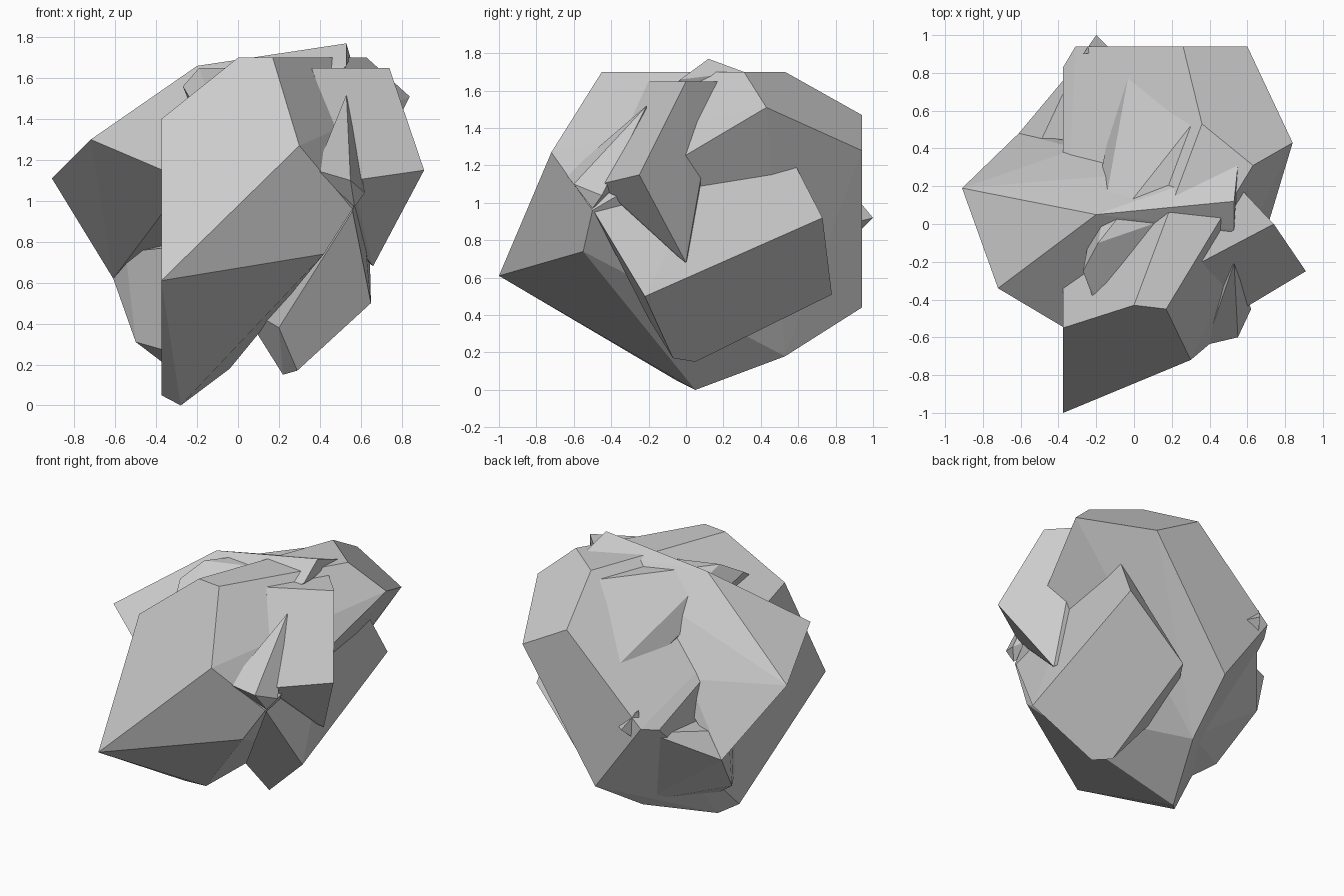
import bpy, bmesh


def stone(name, corners):
    """Flat-faced convex chunk of rock spanned by its corner points."""
    bm = bmesh.new()
    for c in corners:
        bm.verts.new(c)
    res = bmesh.ops.convex_hull(bm, input=bm.verts)
    junk = [v for v in bm.verts if not v.link_faces]
    bmesh.ops.delete(bm, geom=junk, context='VERTS')
    bmesh.ops.dissolve_limit(bm, angle_limit=0.035, verts=bm.verts, edges=bm.edges)
    bmesh.ops.recalc_face_normals(bm, faces=bm.faces)
    mesh = bpy.data.meshes.new(name)
    bm.to_mesh(mesh)
    bm.free()
    ob = bpy.data.objects.new(name, mesh)
    bpy.context.collection.objects.link(ob)
    return ob


# Main boulder, sheared flat at the left and the back
stone("main_boulder", [
    (-.375, -1, .61), (-.375, -.55, 1.40), (0, -.43, 1.70), (.17, -.45, 1.70),
    (.30, -.72, 1.27), (.56, -.50, .96), (.42, -.55, .74),
    (.36, .53, 1.70), (.63, .31, 1.70), (.84, .43, 1.51),
    (.60, .94, 1.28), (.26, .94, 1.47), (-.31, .94, .93), (-.375, .83, .90),
    (.04, .94, .44), (-.04, .53, .18), (-.28, .05, 0), (-.375, -.05, .05)])

# Left wedge whose ridge runs over the top
stone("left_wedge", [
    (-.91, .19, 1.11), (-.72, -.34, 1.30), (-.20, .05, 1.66), (.53, .12, 1.77),
    (.55, .31, 1.70), (.53, -.03, 1.66), (-.61, .48, .62), (-.30, .40, 1.07),
    (-.25, -.62, 1.10), (-.20, .10, .80), (.40, .15, 1.40)])

# Lower left chunk
stone("lower_left_chunk", [
    (-.61, .48, .62), (-.50, .21, .31), (-.30, .85, .87), (-.04, .53, .20),
    (-.25, .08, .12), (-.36, -.02, .27), (-.36, -.02, .77), (-.55, .32, .75)])

# Right shoulder with a level top
stone("right_shoulder", [
    (.36, -.20, 1.65), (.74, 0, 1.65), (.58, .17, 1.65), (.20, .10, 1.65),
    (.91, -.25, 1.15), (.56, -.46, 1.10), (.66, 0, .68), (.45, -.35, .95),
    (.30, .10, 1.0)])

# Lower right chunk with a long sloping ridge
stone("lower_right_chunk", [
    (.56, -.49, .95), (.65, -.22, .50), (.64, .73, .92), (.25, .78, .51),
    (.29, -.07, .17), (.22, .05, .15), (.60, .58, 1.21), (.594, .09, 1.10),
    (.20, -.20, .38), (0, .40, .50)])

# Thin slab breaking through the top
stone("top_slab", [
    (-.19, -.10, 1.65), (-.27, -.25, 1.56), (-.13, -.62, 1.33), (-.08, -.62, 1.34),
    (.10, .0, 1.65), (.22, .16, 1.65), (.30, .52, 1.65), (-.02, .84, 1.22),
    (-.15, .40, 1.27), (.1, .2, 1.2)])

# Sharp splinters
stone("right_splinter", [
    (.53, -.21, 1.52), (.55, -.60, 1.10), (.38, -.64, 1.15), (.57, -.50, .97),
    (.62, -.45, 1.04), (.42, -.25, 1.15)])
stone("back_splinter", [
    (-.20, 1.0, .92), (-.27, .90, 1.04), (-.12, .92, .90), (-.26, .90, .82)])
